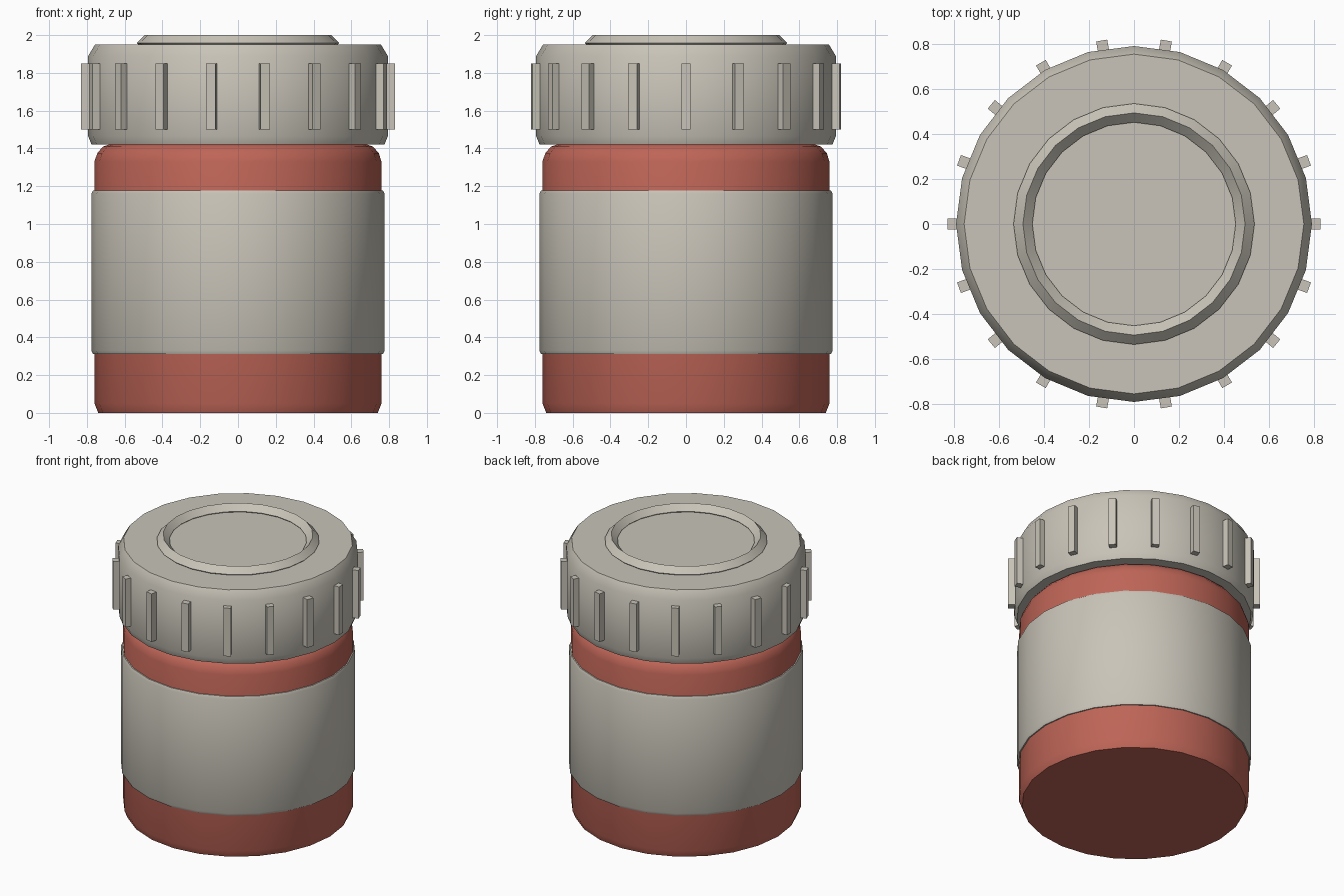
import bpy, bmesh, math
from mathutils import Matrix

old = bpy.data.objects.get("Cube")
if old:
    bpy.data.objects.remove(old, do_unlink=True)


def make_material(name, rgb):
    mat = bpy.data.materials.new(name)
    mat.use_nodes = True
    mat.diffuse_color = (*rgb, 1)
    mat.node_tree.nodes["Principled BSDF"].inputs["Base Color"].default_value = (*rgb, 1)
    return mat


RED = make_material("brick red", (0.52, 0.13, 0.095))
GREY = make_material("warm light grey", (0.58, 0.55, 0.48))


def finish(name, bm, mat, smooth_angle=None):
    bmesh.ops.recalc_face_normals(bm, faces=bm.faces)
    mesh = bpy.data.meshes.new(name)
    bm.to_mesh(mesh)
    bm.free()
    mesh.materials.append(mat)
    obj = bpy.data.objects.new(name, mesh)
    bpy.context.collection.objects.link(obj)
    if smooth_angle:
        bpy.ops.object.select_all(action='DESELECT')
        obj.select_set(True)
        bpy.context.view_layer.objects.active = obj
        bpy.ops.object.shade_smooth_by_angle(angle=math.radians(smooth_angle))
    return obj


def lathe(name, profile, mat, sides=24, closed=False, smooth_angle=35):
    """Turn (radius, height) points about z; open profiles get flat end caps."""
    bm = bmesh.new()
    rings = []
    for r, z in profile:
        rings.append([bm.verts.new((r * math.cos(a), r * math.sin(a), z))
                      for a in (math.tau * i / sides for i in range(sides))])
    pairs = list(zip(rings, rings[1:]))
    if closed:
        pairs.append((rings[-1], rings[0]))
    else:
        bm.faces.new(rings[0])
        bm.faces.new(rings[-1])
    for low, high in pairs:
        for i in range(sides):
            j = (i + 1) % sides
            bm.faces.new((low[i], low[j], high[j], high[i]))
    return finish(name, bm, mat, smooth_angle)


# Jar body with rounded shoulder
lathe("jar_body", [(0.74, 0), (0.76, 0.05), (0.76, 1.33), (0.745, 1.375),
                   (0.715, 1.41), (0.67, 1.425)], RED)

# Wrap-around label band
lathe("label_band", [(0.768, 0.312), (0.776, 0.33), (0.776, 1.16),
                     (0.768, 1.178)], GREY)

# Screw cap
lathe("cap", [(0.775, 1.42), (0.793, 1.465), (0.793, 1.89), (0.757, 1.95)], GREY)

# Raised ridge on the cap, with a diamond section
R, T, Z = 0.495, 0.042, 1.958
lathe("cap_ridge", [(R + T, Z), (R, Z + T), (R - T, Z), (R, Z - T)], GREY,
      closed=True)

# Grip ribs around the cap
RIBS = 18
bm = bmesh.new()
for i in range(RIBS):
    place = (Matrix.Rotation(math.tau * i / RIBS, 4, 'Z')
             @ Matrix.Translation((0.8, 0, 1.675))
             @ Matrix.Diagonal((0.06, 0.05, 0.35, 1)))
    bmesh.ops.create_cube(bm, size=1, matrix=place)
finish("cap_grip_ribs", bm, GREY)
